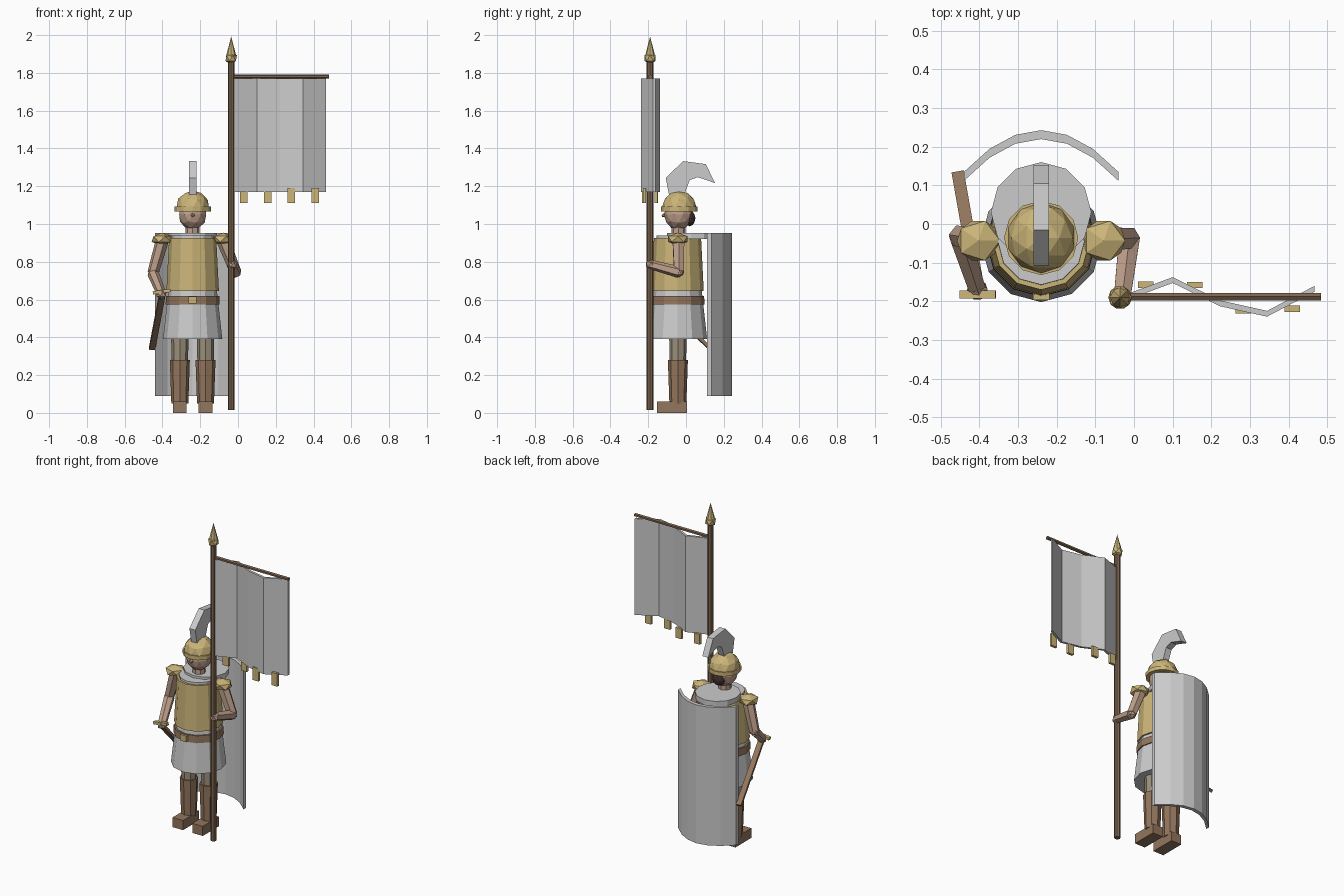
import bpy, bmesh, math
from mathutils import Vector, Matrix

if "Cube" in bpy.data.objects:
    bpy.data.objects.remove(bpy.data.objects["Cube"])

CX, CY = -0.24, -0.045          # body axis


def mat(name, rgb):
    m = bpy.data.materials.new(name)
    m.diffuse_color = (*rgb, 1)
    m.use_nodes = True
    m.node_tree.nodes["Principled BSDF"].inputs["Base Color"].default_value = m.diffuse_color
    return m


GOLD = mat("gold", (0.60, 0.46, 0.19))
BROWN = mat("leather", (0.29, 0.18, 0.11))
WOOD = mat("wood", (0.20, 0.13, 0.08))
SKIN = mat("skin", (0.52, 0.35, 0.26))
DARK = mat("hair", (0.05, 0.03, 0.025))
CLOTH = mat("leggings", (0.33, 0.28, 0.20))


def finish(bm, name, material=None):
    bmesh.ops.recalc_face_normals(bm, faces=bm.faces)
    me = bpy.data.meshes.new(name)
    bm.to_mesh(me)
    bm.free()
    ob = bpy.data.objects.new(name, me)
    bpy.context.collection.objects.link(ob)
    if material:
        me.materials.append(material)
    return ob


def rod(name, a, b, r1, r2, sides, material=None):
    """Tapered cylinder from a to b."""
    a, b = Vector(a), Vector(b)
    d = b - a
    bm = bmesh.new()
    rot = Matrix() if d.xy.length < 1e-5 else d.to_track_quat('Z', 'Y').to_matrix().to_4x4()
    bmesh.ops.create_cone(bm, cap_ends=True, segments=sides, radius1=r1, radius2=r2,
                          depth=d.length, matrix=Matrix.Translation((a + b) / 2) @ rot)
    return finish(bm, name, material)


def band(name, z1, z2, r1, r2, material=None, y=CY, sides=12):
    """Upright ring section around the body axis."""
    return rod(name, (CX, y, z1), (CX, y, z2), r1, r2, sides, material)


def box(name, c, size, material=None, rot=None):
    bm = bmesh.new()
    m = Matrix.Translation(c) @ (rot or Matrix()) @ Matrix.Diagonal((*size, 1))
    bmesh.ops.create_cube(bm, size=1, matrix=m)
    return finish(bm, name, material)


def ball(name, c, size, sub, material=None, cut_z=None):
    bm = bmesh.new()
    bmesh.ops.create_icosphere(bm, subdivisions=sub, radius=1,
                               matrix=Matrix.Translation(c) @ Matrix.Diagonal((*size, 1)))
    if cut_z is not None:
        geom = bm.verts[:] + bm.edges[:] + bm.faces[:]
        bmesh.ops.bisect_plane(bm, geom=geom, plane_co=(0, 0, cut_z), plane_no=(0, 0, 1), clear_inner=True)
        bmesh.ops.holes_fill(bm, edges=[e for e in bm.edges if e.is_boundary])
    return finish(bm, name, material)


def prism(name, loop, offset, material=None):
    """Extrude a closed outline along an offset."""
    bm = bmesh.new()
    f = bm.faces.new([bm.verts.new(p) for p in loop])
    ext = bmesh.ops.extrude_face_region(bm, geom=[f], use_keep_orig=True)
    verts = [v for v in ext["geom"] if isinstance(v, bmesh.types.BMVert)]
    bmesh.ops.translate(bm, verts=verts, vec=offset)
    return finish(bm, name, material)


def sheet(name, path, z1, z2, thick):
    """Upright bent sheet following a plan path, thickened in y."""
    loop = [(x, y + thick / 2, z1) for x, y in path]
    loop += [(x, y - thick / 2, z1) for x, y in reversed(path)]
    return prism(name, loop, (0, 0, z2 - z1))


# Standard: pole, finial, crossbar, rippled banner, tassels
PX, PY = -0.036, -0.19
rod("banner_pole", (PX, PY, 0.015), (PX, PY, 1.86), 0.018, 0.018, 8, WOOD)
ball("finial_ball", (PX, PY, 1.878), (0.034, 0.034, 0.034), 1, GOLD)
rod("finial_point", (PX, PY, 1.885), (PX, PY, 1.993), 0.028, 0, 8, GOLD)
rod("banner_crossbar", (PX, -0.188, 1.78), (0.483, -0.188, 1.78), 0.011, 0.011, 6, WOOD)
ripple = [-0.19, -0.145, -0.205, -0.232, -0.168]
sheet("banner", [(-0.022 + 0.122 * i, y) for i, y in enumerate(ripple)], 1.17, 1.77, 0.015)
for i, y in enumerate([-0.157, -0.158, -0.224, -0.219]):
    z = 1.15 if i > 1 else 1.142
    box(f"banner_tassel_{i}", (0.03 + 0.1265 * i, y, z), (0.04, 0.016, 0.08 if i > 1 else 0.064), GOLD)

# Torso
band("tunic_skirt", 0.39, 0.65, 0.157, 0.128)
band("tunic_top", 0.63, 0.938, 0.125, 0.112)
band("breastplate", 0.645, 0.925, 0.139, 0.125, GOLD)
band("belt", 0.575, 0.62, 0.143, 0.141, BROWN)
box("belt_buckle", (CX, -0.187, 0.598), (0.042, 0.02, 0.038), GOLD)
band("cloak_collar", 0.92, 0.952, 0.13, 0.13, y=0.03)

# Legs and arms, per side
for side, s in (("right", -1), ("left", 1)):
    x = CX + s * 0.068
    rod(f"{side}_thigh", (x, -0.043, 0.25), (x, -0.043, 0.45), 0.043, 0.047, 8, CLOTH)
    rod(f"{side}_boot", (x, -0.043, 0.05), (x, -0.043, 0.28), 0.045, 0.053, 8, BROWN)
    box(f"{side}_foot", (x, -0.074, 0.03), (0.072, 0.158, 0.06), BROWN)
    ball(f"{side}_shoulder_guard", (CX + s * 0.162, -0.043, 0.92), (0.062, 0.06, 0.034), 1, GOLD)

arms = {"right": ((-0.402, -0.04, 0.91), (-0.45, -0.032, 0.74), (-0.405, -0.17, 0.63)),
        "left": ((-0.078, -0.04, 0.91), (-0.012, -0.037, 0.745), (-0.03, -0.185, 0.785))}
for side, (sh, el, ha) in arms.items():
    rod(f"{side}_upper_arm", sh, el, 0.035, 0.03, 6, SKIN)
    ball(f"{side}_elbow", el, (0.028,) * 3, 1, SKIN)
    rod(f"{side}_forearm", el, ha, 0.031, 0.025, 6, SKIN)
    ball(f"{side}_hand", ha, (0.03,) * 3, 1, SKIN)

# Head and helmet
rod("neck", (CX, -0.04, 0.92), (CX, -0.04, 1.01), 0.038, 0.036, 8, SKIN)
ball("head", (CX, -0.04, 1.05), (0.075, 0.077, 0.082), 2, SKIN)
rod("nose", (CX, -0.105, 1.05), (CX, -0.128, 1.043), 0.014, 0.005, 6, SKIN)
ball("hair_knot", (CX, 0.02, 1.03), (0.04, 0.03, 0.042), 2, DARK)
ball("helmet_dome", (CX, -0.036, 1.087), (0.09, 0.092, 0.09), 2, GOLD, cut_z=1.08)
band("helmet_brim", 1.067, 1.092, 0.096, 0.096, GOLD, y=-0.036)
crest = [(-0.09, 1.155), (-0.107, 1.243), (-0.016, 1.333), (0.105, 1.317),
         (0.153, 1.217), (0.063, 1.248), (0.02, 1.233), (-0.008, 1.16)]
prism("helmet_crest", [(CX - 0.02, y, z) for y, z in crest], (0.04, 0, 0))

# Sheathed sword held at the side
a, b = Vector((-0.402, -0.17, 0.62)), Vector((-0.455, 0.13, 0.34))
d = b - a
box("sword_scabbard", (a + b) / 2, (0.032, 0.018, d.length), BROWN, d.to_track_quat('Z', 'Y').to_matrix().to_4x4())
box("sword_guard", (-0.404, -0.182, 0.642), (0.094, 0.02, 0.017), GOLD, Matrix.Rotation(math.radians(-8), 4, 'Y'))

# Curved shield on the back
plan = []
for i in range(-3, 4):
    t = i / 3
    plan.append((CX + 0.2 * t, 0.231 - 0.108 * t * t))
sheet("back_shield", plan, 0.09, 0.952, 0.023)
